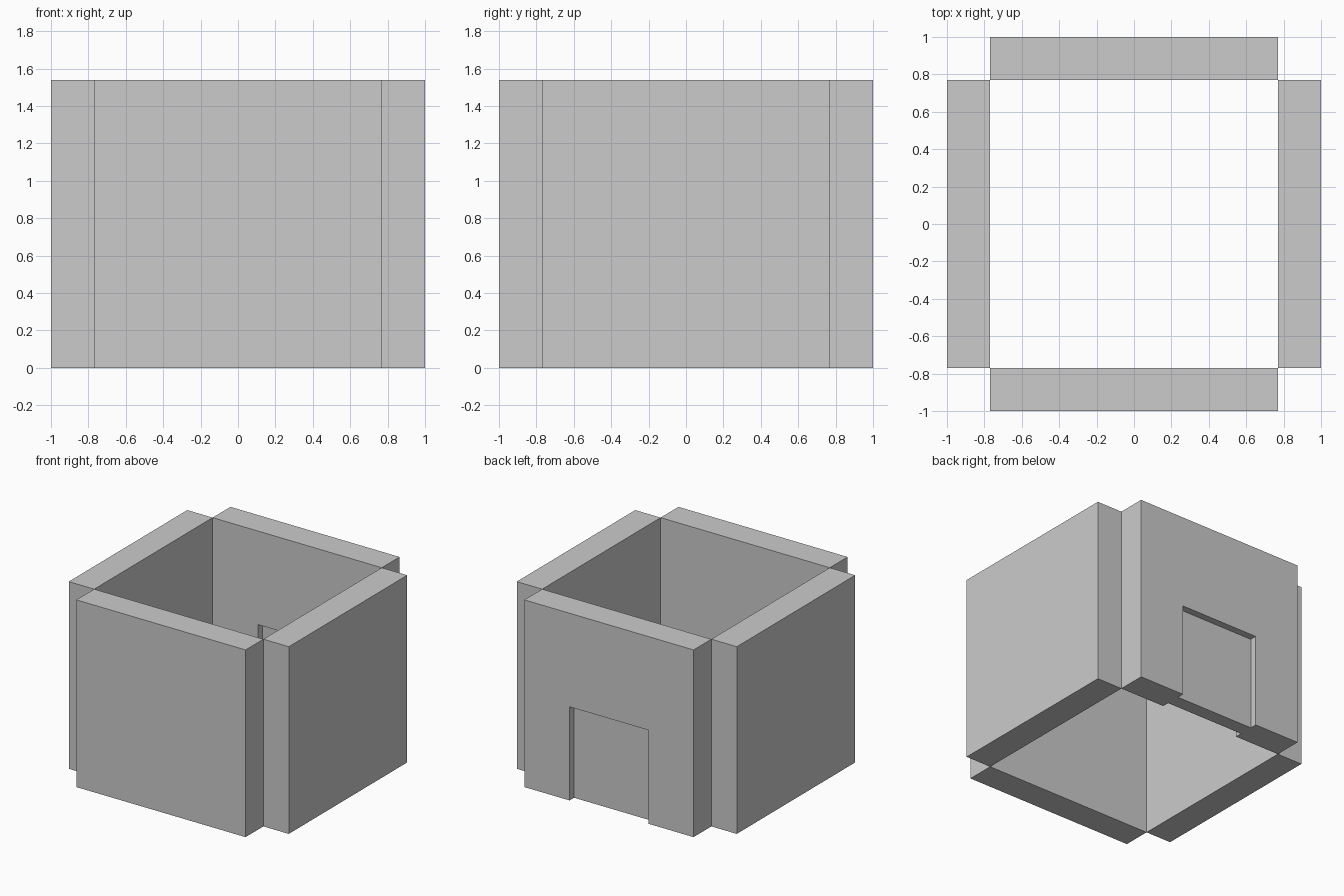
import bpy
import math
from mathutils import Matrix

if "Cube" in bpy.data.objects:
    bpy.data.objects.remove(bpy.data.objects["Cube"])

INNER = 0.769              # half the clear room width
THICK = 1.0 - INNER        # wall thickness
HEIGHT = 2 * INNER
NICHE_HALF, NICHE_TOP, NICHE_DEPTH = 0.358, 0.769, 0.058


def box(name, lo, hi):
    """Axis-aligned box between two corners, with its size baked into the mesh."""
    bpy.ops.mesh.primitive_cube_add(size=1)
    ob = bpy.context.object
    ob.name = name
    size = [h - l for l, h in zip(lo, hi)]
    mid = [(h + l) / 2 for l, h in zip(lo, hi)]
    ob.data.transform(Matrix.Translation(mid) @ Matrix.Diagonal((*size, 1)))
    return ob


def cut(target, cutter):
    """Subtract the cutter from the target and remove it."""
    cutter.hide_render = True
    mod = target.modifiers.new("niche", 'BOOLEAN')
    mod.operation = 'DIFFERENCE'
    mod.solver = 'EXACT'
    mod.object = cutter
    bpy.context.view_layer.objects.active = target
    bpy.ops.object.modifier_apply(modifier=mod.name)
    bpy.data.objects.remove(cutter)


# Four equal walls around an open square, meeting only at their inner corners
walls = {}
for i, name in enumerate(("front_wall", "right_wall", "back_wall", "left_wall")):
    wall = box(name, (-INNER, -1, 0), (INNER, -INNER, HEIGHT))
    wall.data.transform(Matrix.Rotation(i * math.pi / 2, 4, 'Z'))
    walls[name] = wall

# Shallow doorway niches on the outer and inner faces of the back wall
for y0, y1 in ((1 - NICHE_DEPTH, 1.1), (INNER - 0.1, INNER + NICHE_DEPTH)):
    cut(walls["back_wall"],
        box("niche_cutter", (-NICHE_HALF, y0, -0.1), (NICHE_HALF, y1, NICHE_TOP)))
